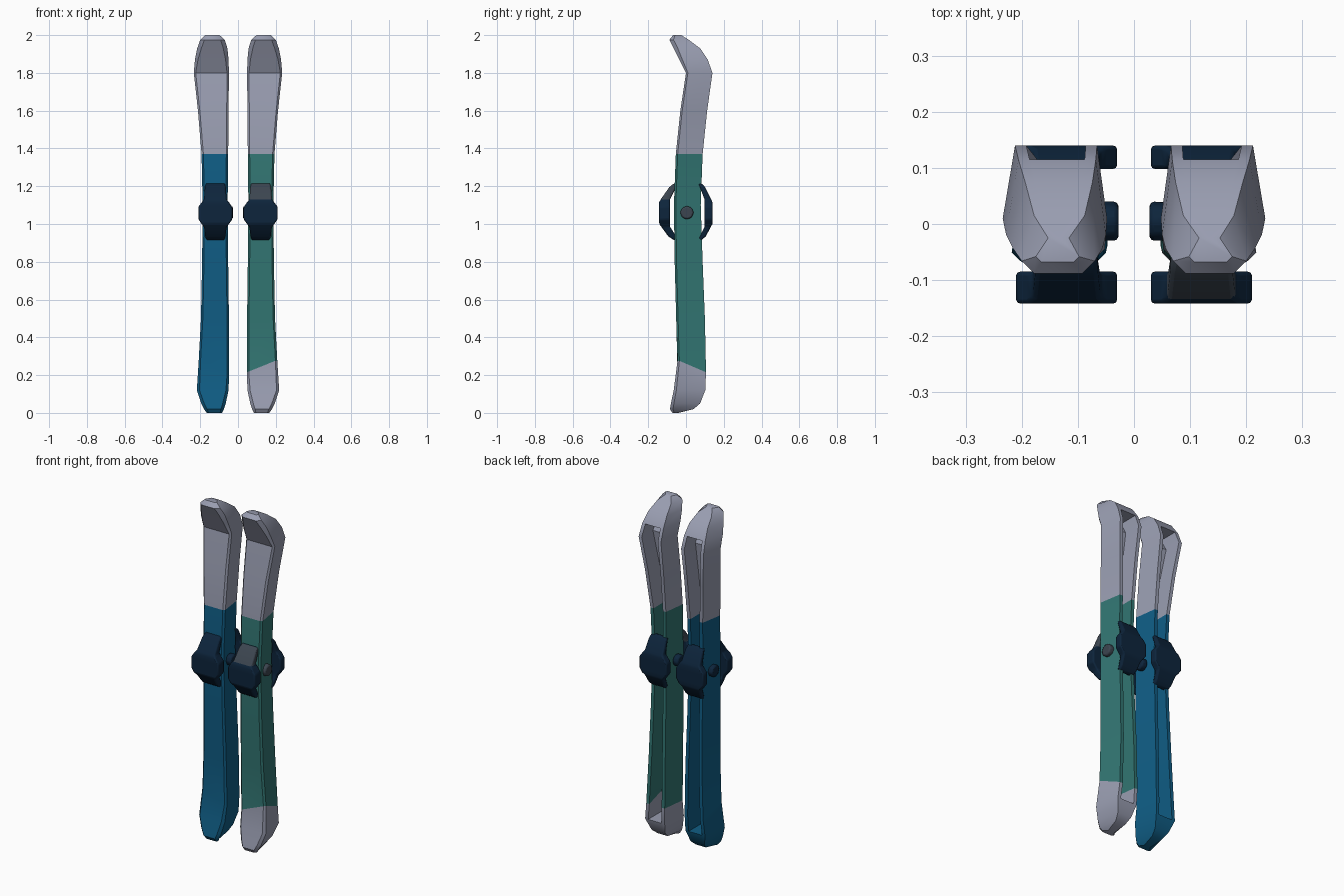
import bpy, bmesh, math
from mathutils import Matrix

if "Cube" in bpy.data.objects:
    bpy.data.objects.remove(bpy.data.objects["Cube"])


def material(name, rgb):
    m = bpy.data.materials.new(name)
    m.diffuse_color = (*rgb, 1)
    m.use_nodes = True
    m.node_tree.nodes["Principled BSDF"].inputs["Base Color"].default_value = m.diffuse_color
    return m


GREY = material("pale grey", (0.32, 0.34, 0.44))
BLUE = material("deep blue", (0.005, 0.11, 0.235))
GREEN = material("teal green", (0.032, 0.18, 0.17))
NAVY = material("dark navy", (0.004, 0.018, 0.045))
CHARCOAL = material("charcoal", (0.045, 0.06, 0.08))


def finish(bm, name, mats, bevel=0.0):
    bmesh.ops.remove_doubles(bm, verts=bm.verts, dist=0.0002)
    bmesh.ops.recalc_face_normals(bm, faces=bm.faces)
    me = bpy.data.meshes.new(name)
    bm.to_mesh(me)
    bm.free()
    for m in mats:
        me.materials.append(m)
    ob = bpy.data.objects.new(name, me)
    bpy.context.collection.objects.link(ob)
    if bevel:
        mod = ob.modifiers.new("soft edges", "BEVEL")
        mod.width, mod.segments, mod.limit_method = bevel, 2, "ANGLE"
    bpy.ops.object.select_all(action="DESELECT")
    ob.select_set(True)
    bpy.context.view_layer.objects.active = ob
    bpy.ops.object.shade_smooth_by_angle(angle=math.radians(35))
    return ob


def loft(bm, rings):
    """Skin closed rings and cap both ends; returns the side faces row by row."""
    rows = [[bm.verts.new(p) for p in r] for r in rings]
    n = len(rows[0])
    out = []
    for a, b in zip(rows, rows[1:]):
        out.append([bm.faces.new((a[i], a[(i + 1) % n], b[(i + 1) % n], b[i])) for i in range(n)])
    bm.faces.new(rows[0])
    bm.faces.new(rows[-1])
    return out


# Ski sections: z, front y, back y, inner x, outer x, front edge bevel
SKI = [
    (0.00, -0.072, -0.04, 0.085, 0.165, 0.01),
    (0.02, -0.085, 0.04, 0.075, 0.18, 0.016),
    (0.05, -0.080, 0.075, 0.065, 0.195, 0.016),
    (0.12, -0.065, 0.102, 0.05, 0.218, 0.014),
    (0.24, -0.045, 0.106, 0.047, 0.208, 0.01),
    (0.50, -0.052, 0.100, 0.048, 0.196, 0.01),
    (0.80, -0.060, 0.088, 0.052, 0.190, 0.01),
    (1.10, -0.064, 0.078, 0.055, 0.187, 0.01),
    (1.37, -0.054, 0.088, 0.052, 0.193, 0.01),
    (1.60, -0.030, 0.112, 0.050, 0.212, 0.01),
    (1.80, 0.000, 0.140, 0.048, 0.234, 0.01),
    (1.87, -0.035, 0.115, 0.050, 0.228, 0.016),
    (1.93, -0.065, 0.075, 0.056, 0.216, 0.022),
    (1.975, -0.088, 0.015, 0.070, 0.200, 0.022),
    (2.00, -0.068, -0.025, 0.098, 0.175, 0.01),
]
FIRST, LAST = 3, 11     # rows between which the back channel is open


def ski_ring(row, s, channel):
    z, yf, yb, xi, xo, bv = row
    bi, bo = xi + 0.018, xo - 0.022          # narrower at the back
    floor = yf + 0.035 if channel else yb
    t = 0.02

    def zz(x, y):                            # slanted lower colour line
        if row[0] != 0.24:
            return z
        return 0.215 + 0.065 * max(0, (x - xi) / (xo - xi)) * max(0, (yb - y) / (yb - yf))

    pts = [(bi, yb), (xi, yf + bv), (xi + bv, yf), (xo - bv, yf), (xo, yf + bv), (bo, yb),
           (bo - t, yb), (bo - t, floor), (bi + t, floor), (bi + t, yb)]
    return [(s * x, y, zz(x, y)) for x, y in pts]


def ski(name, s, main, low):
    bm = bmesh.new()
    rings, heights = [], []
    for i, row in enumerate(SKI):
        kinds = [FIRST < i < LAST]
        if i == FIRST:
            kinds = [False, True]
        elif i == LAST:
            kinds = [True, False]
        for k in kinds:
            rings.append(ski_ring(row, s, k))
            heights.append(row[0])
    for j, faces in enumerate(loft(bm, rings)):
        mid = (heights[j] + heights[j + 1]) / 2
        for f in faces:
            f.material_index = 0 if mid > 1.37 else (1 if mid > 0.24 else 2)
    for f in bm.faces:                       # bottom end cap
        if f.calc_center_median().z < 0.001:
            f.material_index = 2
    finish(bm, name, [GREY, main, low])


# Strap sections: z, rise fraction outside, rise fraction inside, half width
STRAP = [
    (0.915, 0.05, -0.30, 0.048),
    (0.935, 0.42, -0.10, 0.053),
    (0.985, 0.86, 0.30, 0.060),
    (1.000, 1.00, 0.30, 0.072),
    (1.025, 1.00, 0.30, 0.090),
    (1.090, 1.00, 0.30, 0.090),
    (1.115, 1.00, 0.30, 0.072),
    (1.130, 0.90, 0.30, 0.060),
    (1.195, 0.35, -0.10, 0.055),
    (1.215, 0.05, -0.30, 0.050),
]


def strap(name, s, base, reach, patch):
    """Arched strap from the ski surface at y=base out to y=base+reach."""
    bm = bmesh.new()
    rings = []
    for z, o, i, hw in STRAP:
        yo, yi = base + reach * o, base + reach * i
        rings.append([(s * (0.12 - hw), yi, z), (s * (0.12 + hw), yi, z),
                      (s * (0.12 + hw), yo, z), (s * (0.12 - hw), yo, z)])
    for j, faces in enumerate(loft(bm, rings)):
        for f in faces:
            f.material_index = 1 if patch and j >= 7 else 0
    finish(bm, name, [NAVY, CHARCOAL], 0.007)


def knob(name, x, depth, mat):
    bm = bmesh.new()
    m = Matrix.Translation((x, 0.005, 1.06)) @ Matrix.Rotation(math.pi / 2, 4, "Y")
    bmesh.ops.create_cone(bm, cap_ends=True, segments=8, radius1=0.036, radius2=0.036,
                          depth=depth, matrix=m)
    finish(bm, name, [mat], 0.008)


for side, s, main, low, outer in (("left", -1, BLUE, BLUE, NAVY), ("right", 1, GREEN, GREY, CHARCOAL)):
    ski(side + "_ski", s, main, low)
    strap(side + "_front_binding", s, -0.06, -0.082, s > 0)
    strap(side + "_back_binding", s, 0.08, 0.06, False)
    knob(side + "_inner_knob", s * 0.045, 0.035, NAVY)
    knob(side + "_outer_knob", s * 0.182, 0.035, outer)
